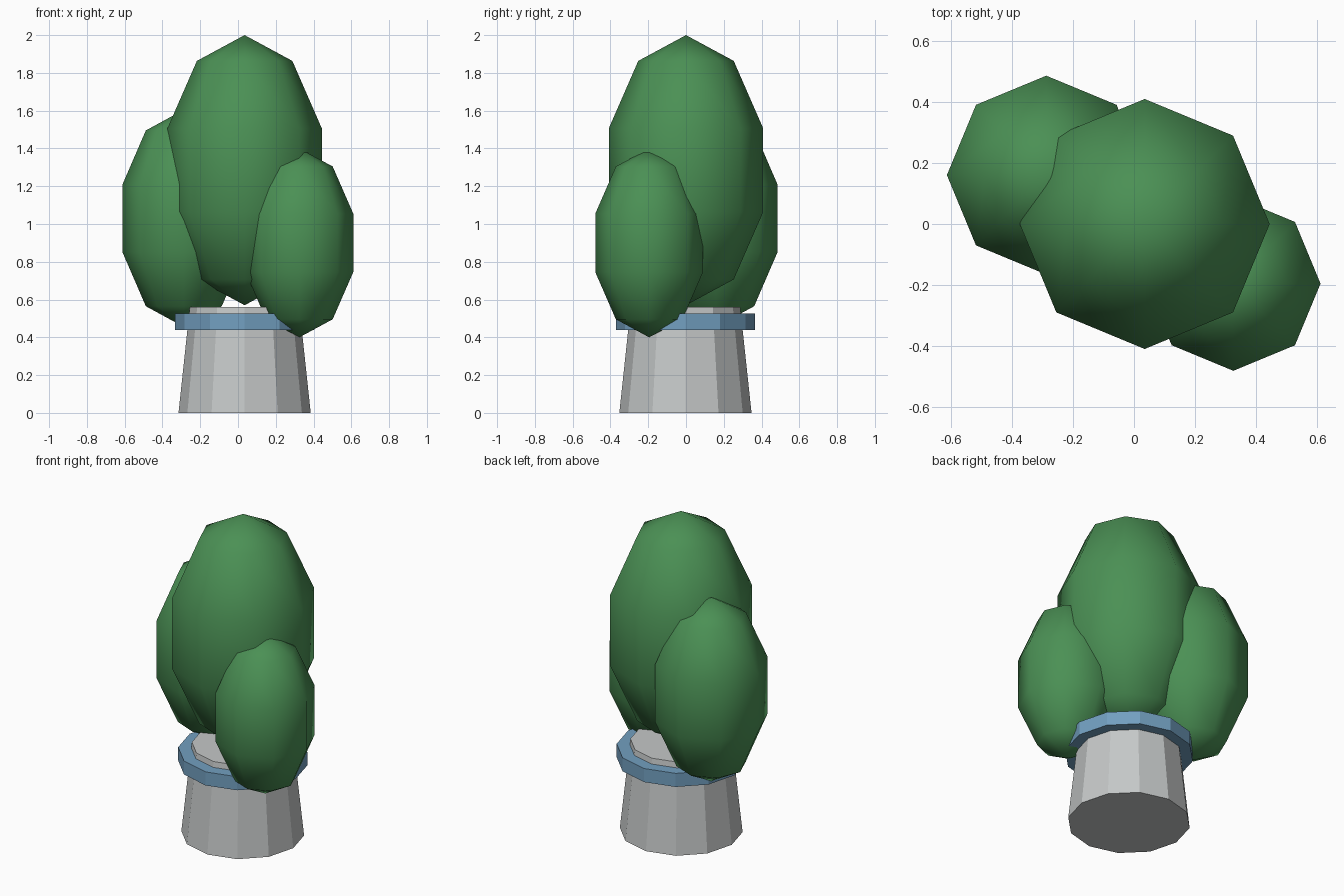
import bpy

old = bpy.data.objects.get("Cube")
if old:
    bpy.data.objects.remove(old, do_unlink=True)


def make_material(name, rgb):
    mat = bpy.data.materials.new(name)
    mat.use_nodes = True
    color = (*rgb, 1.0)
    mat.diffuse_color = color
    mat.node_tree.nodes["Principled BSDF"].inputs["Base Color"].default_value = color
    return mat


leaf_green = make_material("leaf green", (0.07, 0.28, 0.09))
stone_grey = make_material("stone grey", (0.56, 0.58, 0.58))
band_blue = make_material("band blue", (0.17, 0.35, 0.53))

CENTRE_X = 0.035
SIDES = 12


def finish(name, mat):
    obj = bpy.context.object
    obj.name = name
    obj.data.materials.append(mat)
    return obj


def drum(name, mat, bottom, top, r_bottom, r_top):
    """Flat-shaded tapered drum between two heights."""
    bpy.ops.mesh.primitive_cone_add(
        vertices=SIDES, radius1=r_bottom, radius2=r_top, depth=top - bottom,
        location=(CENTRE_X, -0.003, (bottom + top) / 2))
    # a corner of the drum lies on the x axis
    bpy.ops.object.shade_flat()
    return finish(name, mat)


def bush(name, centre, radius, half_height):
    """Smooth, low-poly egg of foliage."""
    bpy.ops.mesh.primitive_uv_sphere_add(
        segments=8, ring_count=5, radius=1, location=centre)
    obj = finish(name, leaf_green)
    obj.scale = (radius, radius, half_height)
    bpy.ops.object.transform_apply(location=False, rotation=False, scale=True)
    bpy.ops.object.shade_smooth()
    return obj


# Planter
drum("planter_body", stone_grey, 0.0, 0.56, 0.35, 0.29)
drum("planter_band", band_blue, 0.44, 0.525, 0.368, 0.368)

# Foliage
bush("main_foliage", (CENTRE_X, 0.0, 1.285), 0.43, 0.715)
bush("back_foliage", (-0.287, 0.16, 1.03), 0.342, 0.575)
bush("front_foliage", (0.325, -0.195, 0.90), 0.30, 0.50)
